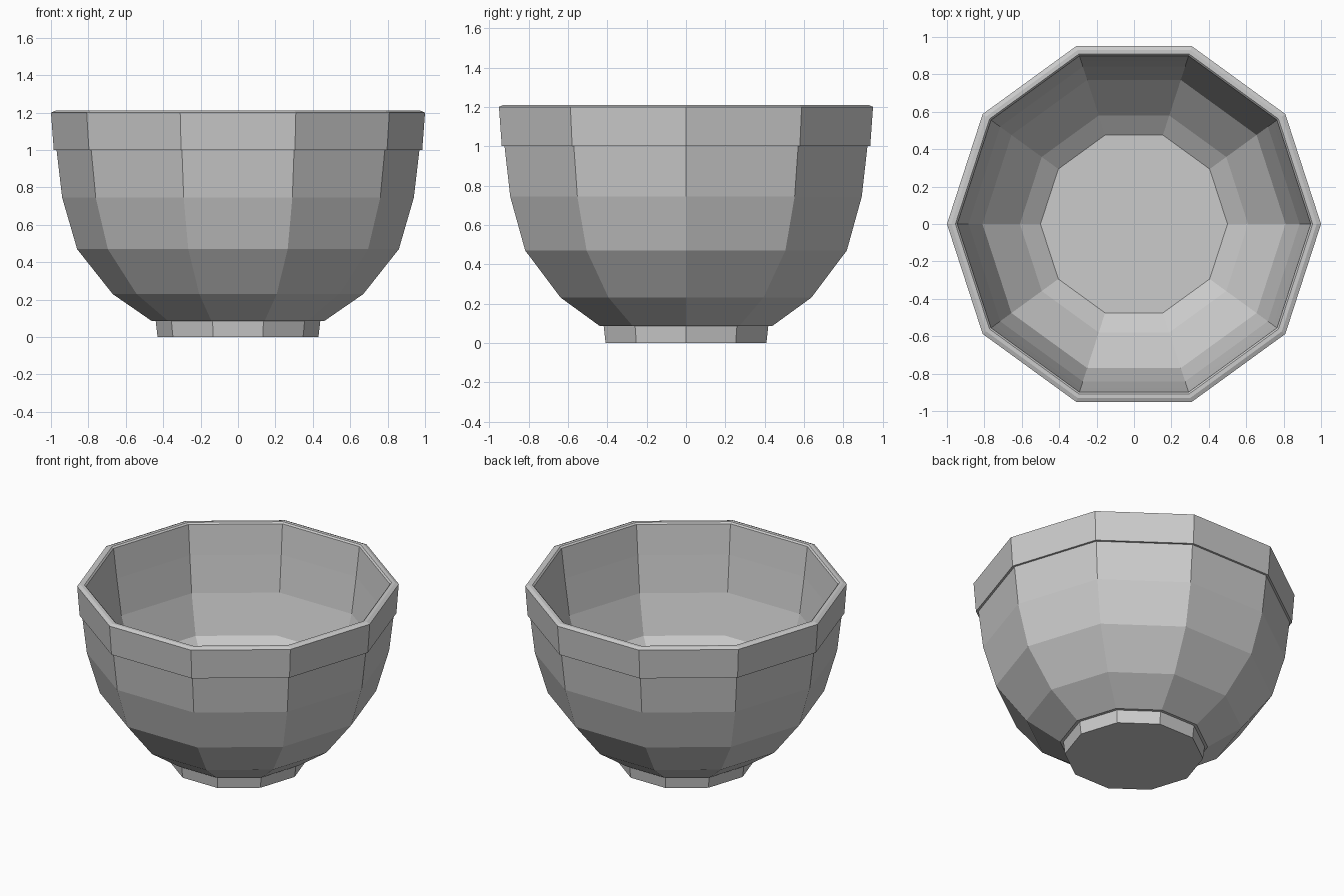
import bpy
import bmesh
from math import cos, sin, tau

if "Cube" in bpy.data.objects:
    bpy.data.objects.remove(bpy.data.objects["Cube"])

SIDES = 10


def lathe(name, profile, cap_first=False, cap_last=False):
    """Revolve (radius, z) points into a ten-sided, flat-shaded surface."""
    bm = bmesh.new()
    rings = [[bm.verts.new((r * cos(tau * i / SIDES), r * sin(tau * i / SIDES), z))
              for i in range(SIDES)] for r, z in profile]
    for low, high in zip(rings, rings[1:]):
        for i in range(SIDES):
            j = (i + 1) % SIDES
            bm.faces.new((low[i], low[j], high[j], high[i]))
    if cap_first:
        bm.faces.new(rings[0][::-1])
    if cap_last:
        bm.faces.new(rings[-1])
    mesh = bpy.data.meshes.new(name)
    bm.to_mesh(mesh)
    bm.free()
    obj = bpy.data.objects.new(name, mesh)
    bpy.context.collection.objects.link(obj)
    return obj


# Foot: short flared ring with a flat closed base
lathe("foot", [(0.43, 0), (0.44, 0.085), (0.46, 0.085)], cap_first=True)

# Outer wall: faceted curve from the foot up to the rim band
lathe("outer_wall", [(0.46, 0.085), (0.67, 0.23), (0.86, 0.47),
                     (0.94, 0.745), (0.97, 1.0)])

# Rim band: small step outward, bevelled lip on top
lathe("rim_band", [(0.97, 1.0), (0.985, 1.0), (1.0, 1.2), (0.977, 1.21),
                   (0.955, 1.21), (0.945, 1.2)])

# Inner wall: follows the outer wall down to a flat floor
lathe("inner_wall", [(0.945, 1.2), (0.92, 1.0), (0.885, 0.755), (0.81, 0.495),
                     (0.61, 0.285), (0.5, 0.21)], cap_last=True)
